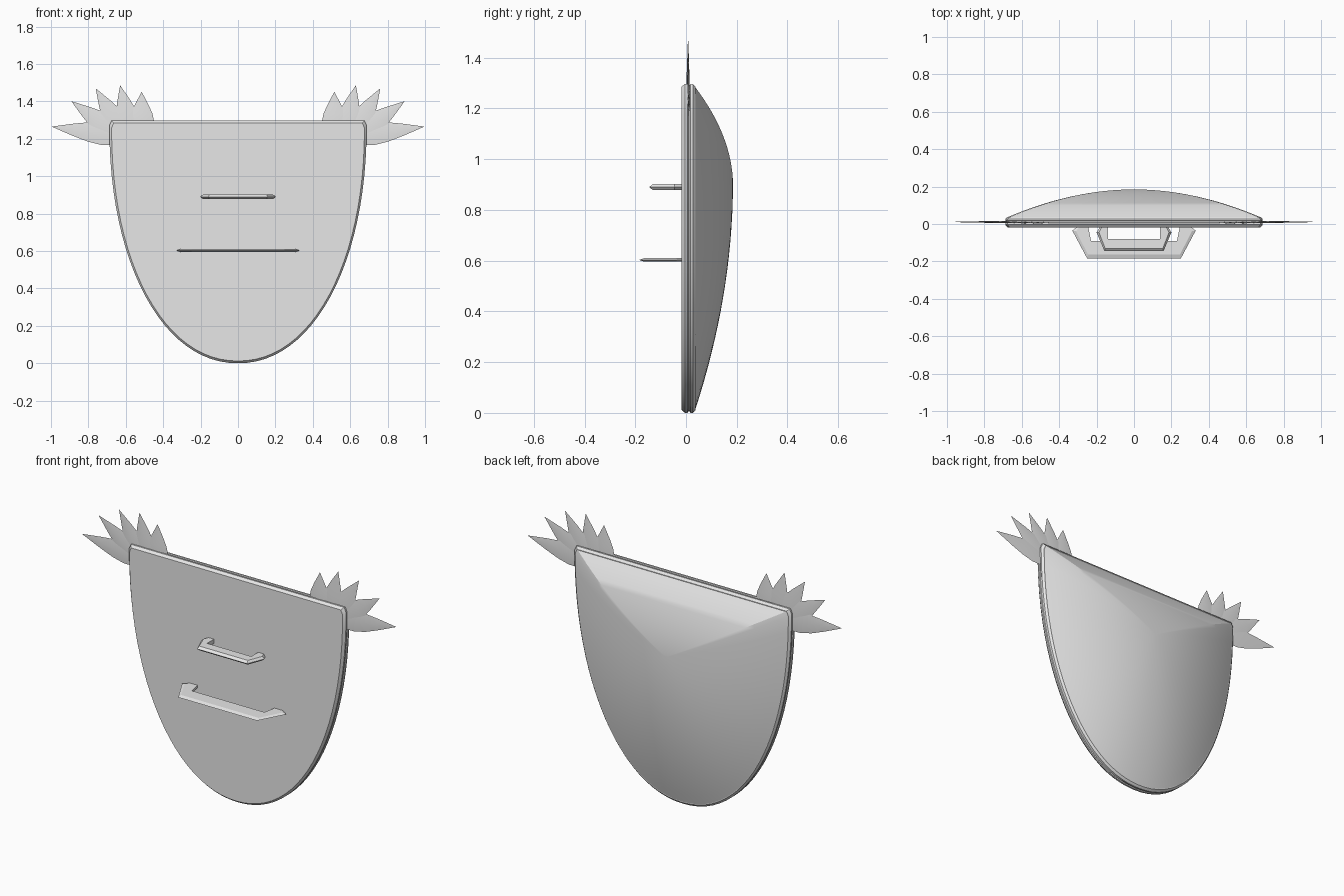
import bpy, bmesh, math
from mathutils import Vector

if "Cube" in bpy.data.objects:
    bpy.data.objects.remove(bpy.data.objects["Cube"])

grey = bpy.data.materials.new("plain grey")
grey.diffuse_color = (0.8, 0.8, 0.8, 1)
grey.use_nodes = True
grey.node_tree.nodes["Principled BSDF"].inputs["Base Color"].default_value = grey.diffuse_color


def finish(bm, name, angle=30):
    bmesh.ops.recalc_face_normals(bm, faces=bm.faces[:])
    me = bpy.data.meshes.new(name)
    bm.to_mesh(me)
    bm.free()
    ob = bpy.data.objects.new(name, me)
    bpy.context.collection.objects.link(ob)
    me.materials.append(grey)
    bpy.ops.object.select_all(action='DESELECT')
    ob.select_set(True)
    bpy.context.view_layer.objects.active = ob
    bpy.ops.object.shade_smooth_by_angle(angle=math.radians(angle))
    return ob


def loft(rings, name, cap_start=True, cap_end=True, angle=30):
    bm = bmesh.new()
    loops = [[bm.verts.new(p) for p in r] for r in rings]
    n = len(loops[0])
    for a, b in zip(loops, loops[1:]):
        for i in range(n):
            j = (i + 1) % n
            bm.faces.new((a[i], a[j], b[j], b[i]))
    if cap_start:
        bm.faces.new(loops[0])
    if cap_end:
        bm.faces.new(loops[-1])
    return finish(bm, name, angle)


# Shield outline: straight top, superelliptic sides and bottom
W, TOP, SHOULDER, P = 0.688, 1.297, 1.27, 2.1
outline = [(W - 0.012, TOP)]
N = 48
for i in range(N + 1):
    a = math.pi * i / N
    c, s = math.cos(a), math.sin(a)
    outline.append((W * math.copysign(abs(c) ** (2 / P), c),
                    SHOULDER * (1 - abs(s) ** (2 / P))))
outline.append((-W + 0.012, TOP))


def ring(y, inset):
    m = TOP / 2
    return [(x * (1 - inset / W), y, m + (z - m) * (1 - inset / m)) for x, z in outline]


# Rim slab with bevelled edges and a shallow groove
loft([ring(-0.018, 0.012), ring(-0.004, 0.0), ring(0.006, 0.0), ring(0.009, 0.005),
      ring(0.015, 0.005), ring(0.018, 0.0), ring(0.027, 0.0), ring(0.038, 0.012)],
     "shield_slab")

# Domed back, peak set high with creases to the top corners
PEAK = 0.9
base = ring(0.037, 0.014)
steps = [1 - k / 16 for k in range(16)] + [0.02]
loft([[(x * t, 0.185 - 0.148 * t ** 1.95, PEAK + (z - PEAK) * t) for x, _, z in base]
      for t in steps], "shield_dome", cap_start=False, angle=25)


# Grips: knife-edged bars bent towards the shield at both ends
def grip(name, z, h, half):
    stations = half + [((-ox, oy), (-ix, iy)) for (ox, oy), (ix, iy) in reversed(half)]
    rings = []
    for o, i in stations:
        o, i = Vector(o), Vector(i)
        m = o.lerp(i, 0.22)
        rings.append([(o.x, o.y, z), (m.x, m.y, z + h), (i.x, i.y, z + h),
                      (i.x, i.y, z - h), (m.x, m.y, z - h)])
    loft(rings, name, angle=10)


grip("upper_grip", 0.89, 0.012, [((-0.18, -0.012), (-0.14, -0.012)),
                                 ((-0.2, -0.045), (-0.14, -0.05)),
                                 ((-0.158, -0.145), (-0.14, -0.08))])
grip("lower_grip", 0.603, 0.007, [((-0.3, -0.012), (-0.245, -0.012)),
                                  ((-0.33, -0.035), (-0.238, -0.05)),
                                  ((-0.25, -0.185), (-0.23, -0.09))])

# Feather fans at both top corners: thin leaf shapes with a raised midrib
feathers = [((0.515, 1.22), (0.515, 1.45), 0.066),
            ((0.57, 1.21), (0.63, 1.485), 0.062),
            ((0.60, 1.20), (0.76, 1.468), 0.062),
            ((0.61, 1.20), (0.89, 1.40), 0.062),
            ((0.60, 1.21), (0.995, 1.265), 0.06)]
profile = [(0.0, 0.35), (0.15, 0.85), (0.32, 1.0), (0.5, 0.87), (0.7, 0.56), (0.87, 0.25), (1.0, 0.01)]
for side, label in ((1, "right"), (-1, "left")):
    for k, (b, tip, hw) in enumerate(feathers):
        b, tip = Vector(b), Vector(tip)
        d = tip - b
        n = Vector((-d.y, d.x)).normalized()
        y0 = 0.007 + 0.001 * k
        rings = []
        for t, w in profile:
            c = b + d * t
            l, r = c + n * hw * w, c - n * hw * w
            th = 0.005 * w
            rings.append([(side * l.x, y0, l.y), (side * c.x, y0 - th, c.y),
                          (side * r.x, y0, r.y), (side * c.x, y0 + th, c.y)])
        loft(rings, f"{label}_feather_{k + 1}", angle=20)
